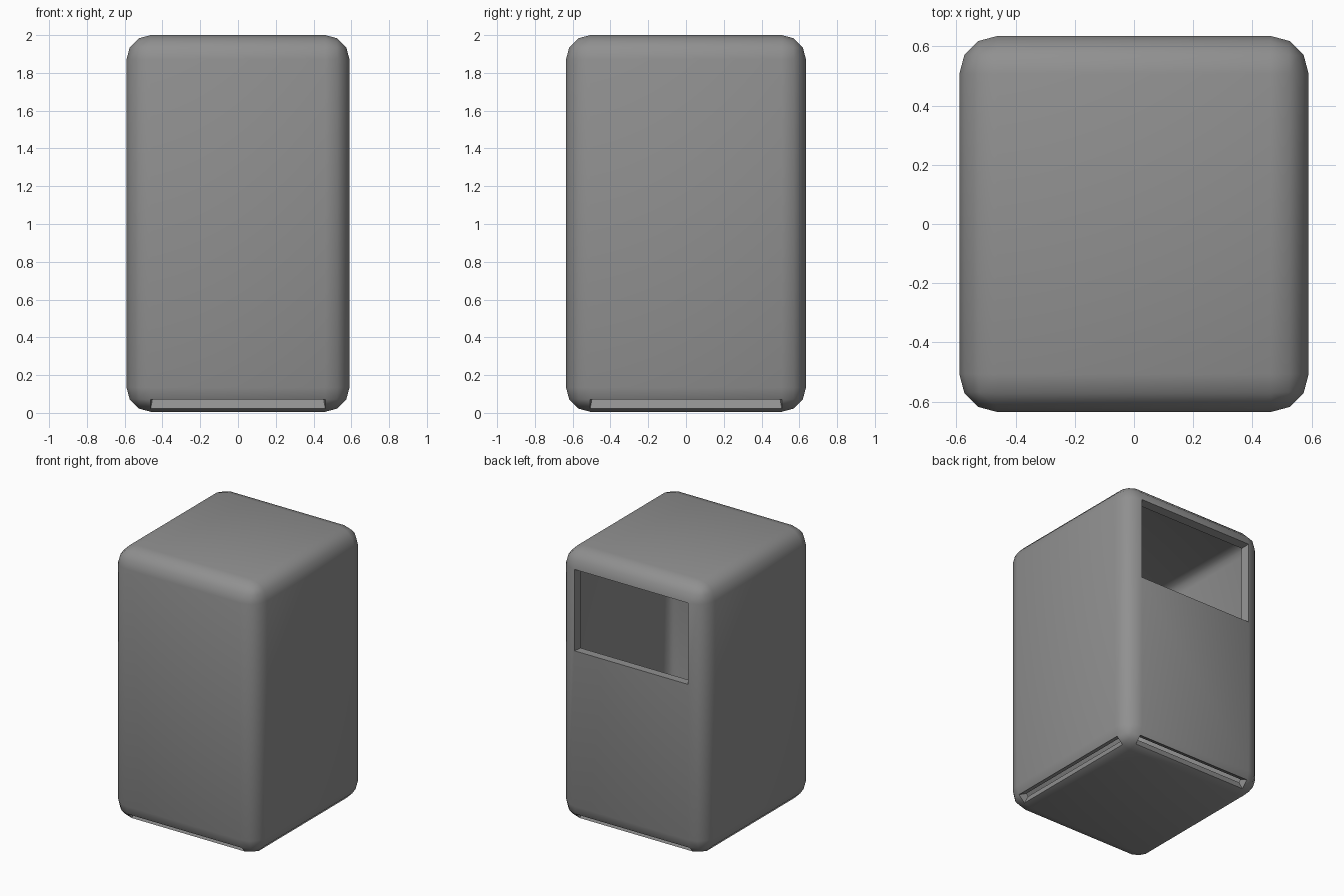
import bpy
import bmesh
import math
from mathutils import Matrix, Vector

cube = bpy.data.objects.get("Cube")
if cube:
    bpy.data.objects.remove(cube, do_unlink=True)

WIDTH, DEPTH, BOTTOM, TOP = 1.18, 1.27, 0.006, 2.0
ROUNDING, WALL, SILL = 0.128, 0.06, 1.275

# Single flat grey
grey = bpy.data.materials.new("grey")
grey.use_nodes = True
colour = (0.28, 0.28, 0.28, 1)
grey.diffuse_color = colour
grey.node_tree.nodes["Principled BSDF"].inputs["Base Color"].default_value = colour

# Rounded box
bm = bmesh.new()
bmesh.ops.create_cube(bm, size=1)
bmesh.ops.scale(bm, vec=(WIDTH, DEPTH, TOP - BOTTOM), verts=bm.verts)
bmesh.ops.translate(bm, vec=(0, 0, (TOP + BOTTOM) / 2), verts=bm.verts)
bmesh.ops.bevel(bm, geom=bm.edges[:], offset=ROUNDING, segments=3,
                profile=0.5, affect='EDGES')

# Cut the back panel at the sill of the opening
bm.normal_update()
back = max(bm.faces, key=lambda f: f.normal.y * f.calc_area())
bmesh.ops.bisect_plane(bm, geom=[back, *back.edges, *back.verts],
                       plane_co=(0, 0, SILL), plane_no=(0, 0, 1))
bm.normal_update()


def is_opening(face):
    return face.normal.y > 0.99 and face.calc_center_median().z > SILL


def is_base_slot(face):
    # Long slanted strip under each side; the corners stay as feet
    return -0.85 < face.normal.z < -0.55 and face.calc_area() > 0.02


removed = [f for f in bm.faces if is_opening(f) or is_base_slot(f)]
bmesh.ops.delete(bm, geom=removed, context='FACES')

mesh = bpy.data.meshes.new("bin_shell")
bm.to_mesh(mesh)
bm.free()
mesh.materials.append(grey)
shell = bpy.data.objects.new("bin_shell", mesh)
bpy.context.collection.objects.link(shell)

# Wall thickness
solid = shell.modifiers.new("wall_thickness", 'SOLIDIFY')
solid.thickness = WALL
solid.offset = -1
solid.use_even_offset = True

bpy.ops.object.select_all(action='DESELECT')
shell.select_set(True)
bpy.context.view_layer.objects.active = shell
bpy.ops.object.modifier_apply(modifier=solid.name)
bpy.ops.object.shade_smooth_by_angle(angle=math.radians(40))
